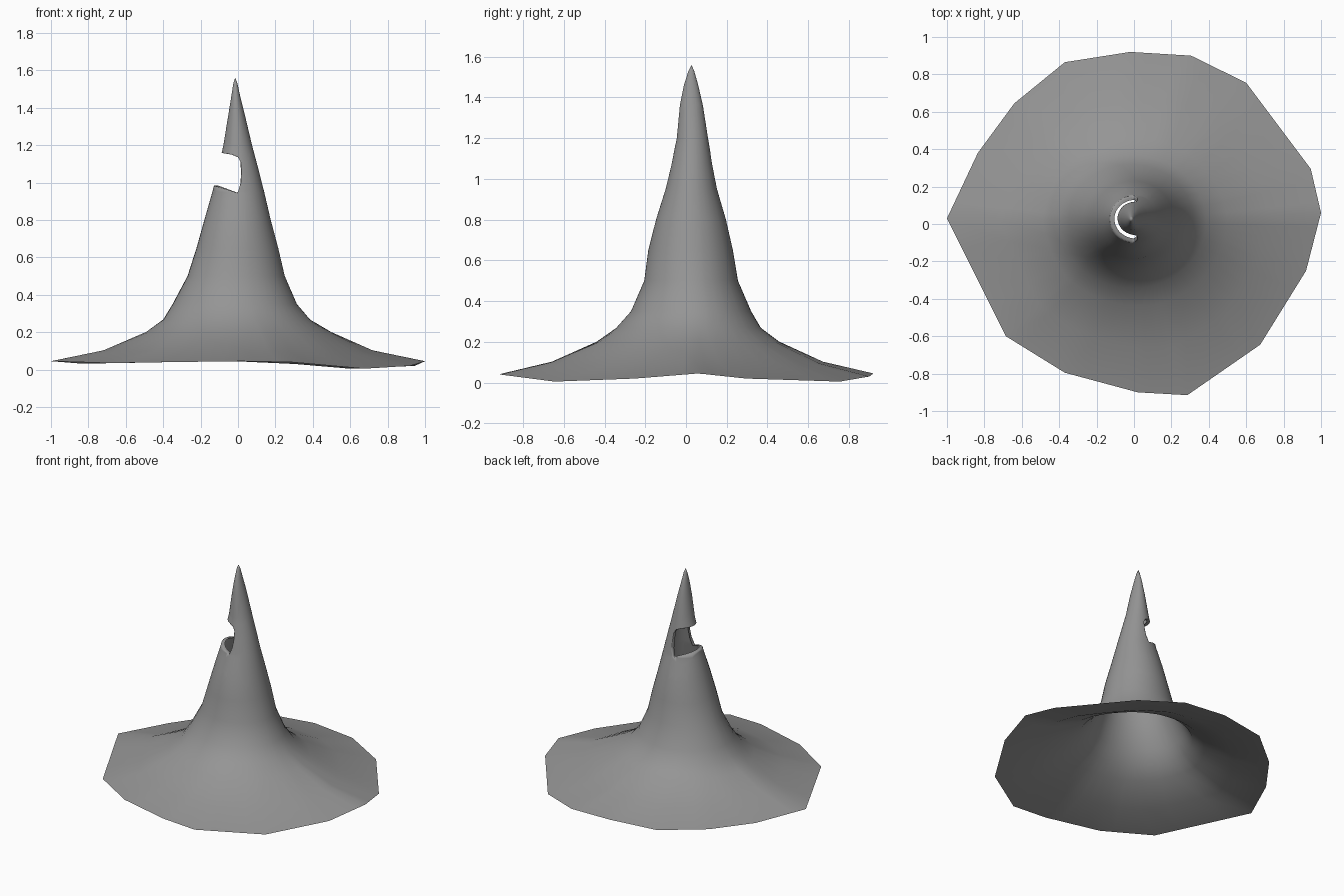
import bpy, bmesh, math
from mathutils import Vector

default = bpy.data.objects.get("Cube")
if default:
    bpy.data.objects.remove(default, do_unlink=True)

mat = bpy.data.materials.new("mid grey")
mat.use_nodes = True
grey = (0.3, 0.3, 0.3, 1)
mat.diffuse_color = grey
mat.node_tree.nodes["Principled BSDF"].inputs["Base Color"].default_value = grey

# Uneven polygonal brim edge: x, y, z
BRIM = [(1, .06, .045), (.945, .295, .02), (.6, .755, .005), (.305, .9, .03),
        (-.02, .92, .045), (-.37, .865, .04), (-.64, .645, .035), (-.835, .38, .032),
        (-1, .03, .045), (-.685, -.6, .035), (-.37, -.795, .04), (.02, -.9, .045),
        (.285, -.915, .04), (.675, -.645, .005), (.92, -.25, .02)]
# Cone sections: height, x min, x max, y min, y max, share of the brim outline
RINGS = [(.1, -.72, .72, -.66, .67, .8), (.2, -.49, .5, -.436, .46, .3),
         (.268, -.4, .385, -.343, .368, 0), (.35, -.35, .315, -.27, .32, 0),
         (.5, -.27, .25, -.205, .255, 0), (.65, -.222, .215, -.185, .23, 0),
         (.8, -.18, .175, -.147, .196, 0), (.95, -.137, .14, -.1, .152, 0),
         (1.08, -.105, .107, -.07, .128, 0), (1.2, -.078, .075, -.045, .108, 0),
         (1.36, -.052, .037, -.03, .083, 0), (1.46, -.036, .012, -.01, .06, 0),
         (1.53, -.025, -.003, .012, .04, 0)]
# Convex bite outline in x, z, counter-clockwise
BITE = [(-.25, 1.16), (-.25, 1.02), (-.135, .985), (-.115, .945), (-.09, .915), (-.055, .905),
        (-.025, .92), (0, .95), (.015, 1), (.018, 1.06), (.014, 1.11), (0, 1.135),
        (-.035, 1.15), (-.08, 1.157)]
STEPS = 4


def brim_outline():
    points = []
    for i, p in enumerate(BRIM):
        q = Vector(BRIM[(i + 1) % len(BRIM)])
        points += [Vector(p).lerp(q, s / STEPS) for s in range(STEPS)]
    return points


def section(ring, outline):
    z, x0, x1, y0, y1, share = ring
    mid = Vector(((x0 + x1) / 2, (y0 + y1) / 2, z))
    rx, ry = (x1 - x0) / 2, (y1 - y0) / 2
    points = []
    for p in outline:
        a = math.atan2(p.y, p.x)
        oval = mid + Vector((rx * math.cos(a), ry * math.sin(a), 0))
        poly = Vector((p.x * rx, p.y * ry / .91, z + (p.z - .04) * .7))
        points.append(oval.lerp(poly, share))
    return points


# Open hollow shell from brim to tip
bm = bmesh.new()
outline = brim_outline()
loops = [[bm.verts.new(p) for p in outline]]
loops += [[bm.verts.new(p) for p in section(r, outline)] for r in RINGS]
tip = bm.verts.new((-.015, .027, 1.56))
n = len(outline)
for low, high in zip(loops, loops[1:]):
    for i in range(n):
        j = (i + 1) % n
        bm.faces.new((low[i], low[j], high[j], high[i]))
for i in range(n):
    bm.faces.new((loops[-1][i], loops[-1][(i + 1) % n], tip))

# Bite through one side: slice along its outline, then drop the inside faces
planes = []
for i, (x, z) in enumerate(BITE):
    x2, z2 = BITE[(i + 1) % len(BITE)]
    planes.append((Vector((x, 0, z)), Vector((z2 - z, 0, x - x2)).normalized()))
for co, no in planes:
    faces = [f for f in bm.faces if .75 < f.calc_center_median().z < 1.3
             and f.calc_center_median().x < .08]
    geom = set(faces)
    for f in faces:
        geom.update(f.edges, f.verts)
    bmesh.ops.bisect_plane(bm, geom=list(geom), dist=1e-5, plane_co=co, plane_no=no)
inside = [f for f in bm.faces
          if all((f.calc_center_median() - co).dot(no) < 0 for co, no in planes)]
bmesh.ops.delete(bm, geom=inside, context='FACES')

# Rolled lip turned inward around the bite
rim = [e for e in bm.edges if e.is_boundary and .85 < e.verts[0].co.z < 1.2
       and .85 < e.verts[1].co.z < 1.2]
for inset in (.012, .012):
    made = bmesh.ops.extrude_edge_only(bm, edges=rim)["geom"]
    for v in (g for g in made if isinstance(g, bmesh.types.BMVert)):
        inward = Vector((.01 - v.co.x, .03 - v.co.y, 0))
        v.co += inward.normalized() * inset
    rim = [g for g in made if isinstance(g, bmesh.types.BMEdge) and g.is_boundary
           and len(g.link_faces) == 1]
    rim = [e for e in rim if all(v in made for v in e.verts)]

for f in bm.faces:
    f.smooth = True
mesh = bpy.data.meshes.new("bitten_cone_hat")
bm.to_mesh(mesh)
bm.free()
mesh.materials.append(mat)
hat = bpy.data.objects.new("bitten_cone_hat", mesh)
bpy.context.collection.objects.link(hat)
